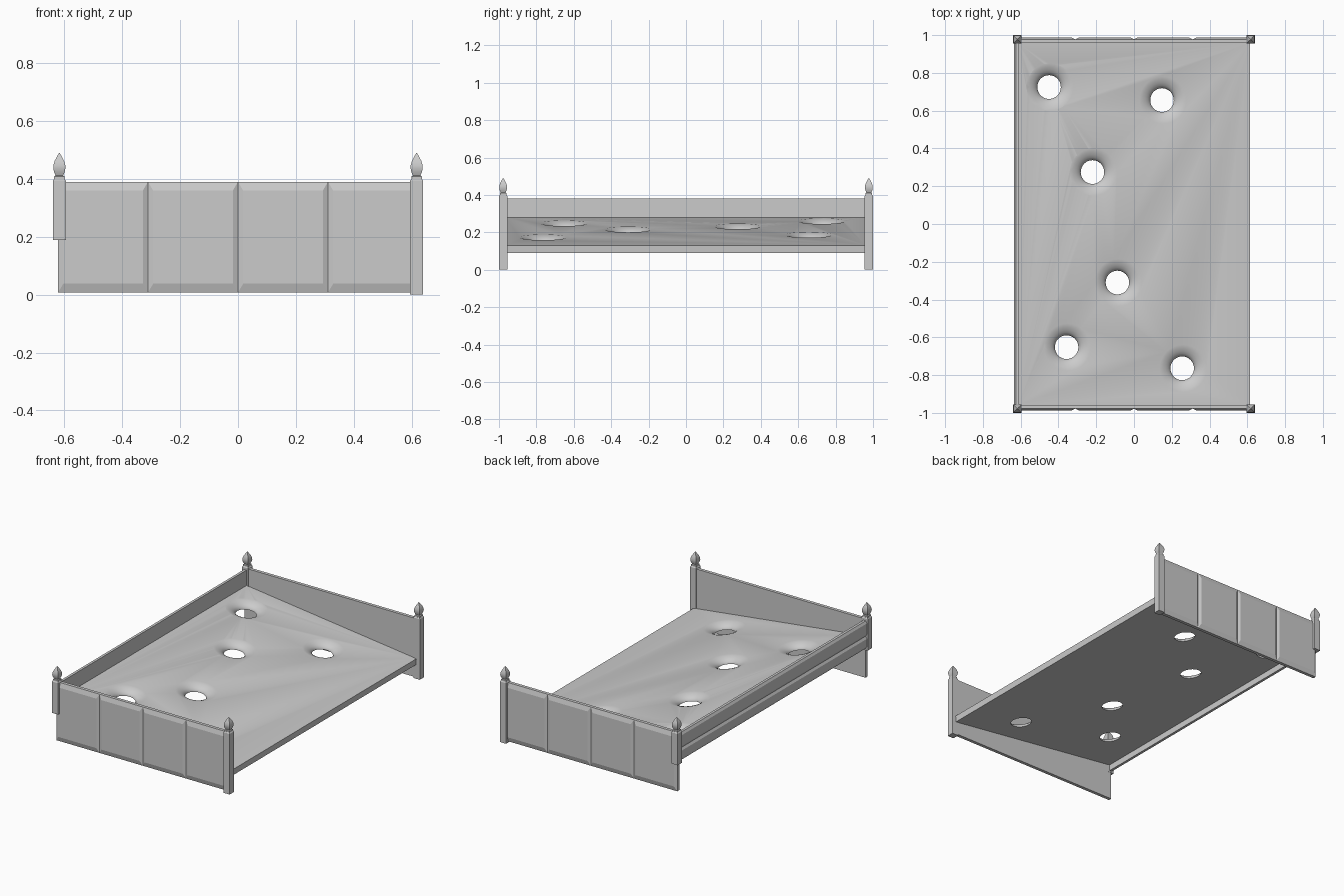
import bpy, bmesh, math
from mathutils import Matrix, Vector

if "Cube" in bpy.data.objects:
    bpy.data.objects.remove(bpy.data.objects["Cube"])


def finish(bm, name, angle=None):
    bmesh.ops.remove_doubles(bm, verts=bm.verts, dist=1e-5)
    bmesh.ops.recalc_face_normals(bm, faces=bm.faces)
    me = bpy.data.meshes.new(name)
    bm.to_mesh(me)
    bm.free()
    ob = bpy.data.objects.new(name, me)
    bpy.context.collection.objects.link(ob)
    if angle:
        bpy.ops.object.select_all(action='DESELECT')
        bpy.context.view_layer.objects.active = ob
        ob.select_set(True)
        bpy.ops.object.shade_smooth_by_angle(angle=math.radians(angle))
    return ob


def loft(bm, rings):
    """Closed solid through equal-sized rings of points."""
    vr = [[bm.verts.new(p) for p in r] for r in rings]
    n = len(vr[0])
    for a, b in zip(vr, vr[1:]):
        for i in range(n):
            j = (i + 1) % n
            bm.faces.new((a[i], a[j], b[j], b[i]))
    bm.faces.new(vr[0][::-1])
    bm.faces.new(vr[-1])


def raised_panel(bm, u0, u1, z0, z1, depths, du, dz, place):
    """Plank with a chamfered outer face."""
    def rect(d, a, b):
        return [place(u, z, d) for u, z in ((u0 + a, z0 + b), (u1 - a, z0 + b),
                                            (u1 - a, z1 - b), (u0 + a, z1 - b))]
    back, shoulder, face = depths
    loft(bm, [rect(back, 0, 0), rect(shoulder, 0, 0), rect(face, du, dz)])


def square(h, z, cx=0, cy=0):
    return [(cx + sx * h, cy + sy * h, z) for sx, sy in ((-1, -1), (1, -1), (1, 1), (-1, 1))]


# End walls, four raised panels each
for s, label in ((-1, "front"), (1, "back")):
    bm = bmesh.new()
    for i in range(4):
        u = -0.622 + 0.311 * i
        raised_panel(bm, u, u + 0.311, 0.008, 0.39, (0.957, 0.978, 0.987), 0.018, 0.03,
                     lambda u, z, d: (u, s * d, z))
    finish(bm, label + "_panel")

# High side rail made of two chamfered planks
bm = bmesh.new()
for z0, z1 in ((0.20, 0.28), (0.28, 0.38)):
    raised_panel(bm, -0.96, 0.96, z0, z1, (0.608, 0.625, 0.634), 0.0, 0.015,
                 lambda u, z, d: (-d, u, z))
finish(bm, "side_rail")

# Corner posts with square-section finials
finial = [(0.018, 0.40), (0.018, 0.409), (0.013, 0.412), (0.0185, 0.425), (0.021, 0.437),
          (0.0205, 0.448), (0.016, 0.463), (0.008, 0.478), (0.001, 0.49)]
for sx, z0, side in ((-1, 0.19, "left"), (1, 0.0, "right")):
    for sy, end in ((-1, "front"), (1, "back")):
        cx, cy = sx * 0.6175, sy * 0.9775
        bm = bmesh.new()
        loft(bm, [square(h, z, cx, cy) for h, z in
                  ((0.0225, z0), (0.0225, 0.394), (0.0185, 0.40))])
        finish(bm, f"{end}_{side}_post")
        bm = bmesh.new()
        loft(bm, [square(h, z, cx, cy) for h, z in finial])
        finish(bm, f"{end}_{side}_finial", 35)

# Sloping board
top = lambda x: 0.13 + (0.615 - x) * 0.15 / 1.225
tilt = math.atan(0.15 / 1.225)
bm = bmesh.new()
sec = [(-0.615, top(-0.615)), (0.615, top(0.615)), (0.612, 0.09), (-0.615, top(-0.615) - 0.04)]
loft(bm, [[(x, y, z) for x, z in sec] for y in (-0.96, 0.96)])
board = finish(bm, "sloping_board")

# Cutter for the dished holes, square to the board
dish = [(0.128, 0.002), (0.125, 0.0), (0.108, -0.004), (0.092, -0.010), (0.078, -0.018),
        (0.068, -0.027), (0.063, -0.037), (0.062, -0.06)]
holes = [(-0.445, 0.725), (0.153, 0.656), (-0.215, 0.275),
         (-0.083, -0.31), (-0.352, -0.652), (0.26, -0.764)]
bm = bmesh.new()
for x, y in holes:
    m = Matrix.Translation((x, y, top(x))) @ Matrix.Rotation(tilt, 4, 'Y')
    loft(bm, [[m @ Vector((r * math.cos(a), r * math.sin(a), z))
               for a in (k * math.tau / 32 for k in range(32))] for r, z in dish])
cutter = finish(bm, "hole_cutter")
cutter.hide_render = True

mod = board.modifiers.new("holes", 'BOOLEAN')
mod.operation = 'DIFFERENCE'
mod.solver = 'EXACT'
mod.object = cutter
bpy.ops.object.select_all(action='DESELECT')
bpy.context.view_layer.objects.active = board
board.select_set(True)
bpy.ops.object.modifier_apply(modifier="holes")
bpy.data.objects.remove(cutter)
bpy.ops.object.shade_smooth_by_angle(angle=math.radians(25))
